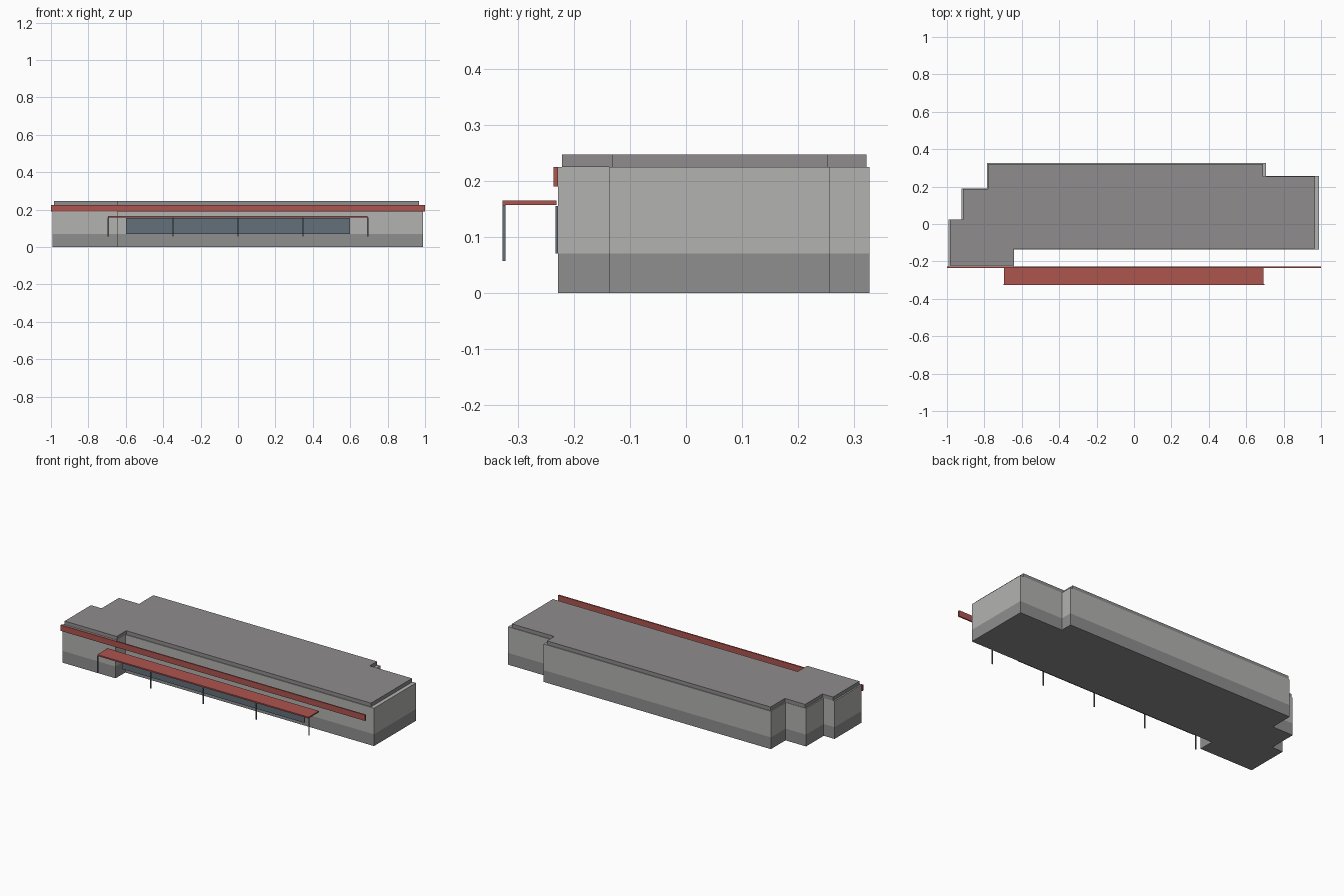
import bpy
import bmesh

if "Cube" in bpy.data.objects:
    bpy.data.objects.remove(bpy.data.objects["Cube"])


def material(name, srgb):
    """Flat material from an sRGB colour, stored as linear values."""
    rgb = [((c + 0.055) / 1.055) ** 2.4 for c in srgb]
    m = bpy.data.materials.new(name)
    m.use_nodes = True
    m.diffuse_color = (*rgb, 1)
    m.node_tree.nodes["Principled BSDF"].inputs["Base Color"].default_value = (*rgb, 1)
    return m


wall_grey = material("wall grey", (0.70, 0.70, 0.69))
base_grey = material("base grey", (0.56, 0.56, 0.56))
roof_grey = material("roof grey", (0.56, 0.55, 0.555))
trim_red = material("trim red", (0.68, 0.33, 0.31))
slate = material("slate glass", (0.39, 0.44, 0.48))


def finish(name, bm, mats):
    bmesh.ops.recalc_face_normals(bm, faces=bm.faces)
    mesh = bpy.data.meshes.new(name)
    bm.to_mesh(mesh)
    bm.free()
    for m in mats:
        mesh.materials.append(m)
    obj = bpy.data.objects.new(name, mesh)
    bpy.context.collection.objects.link(obj)
    return obj


def prism(name, outline, levels, mats):
    """Stack the outline through the levels, one material per band."""
    bm = bmesh.new()
    rings = [[bm.verts.new((x, y, z)) for x, y in outline] for z in levels]
    n = len(outline)
    for band, (low, high) in enumerate(zip(rings, rings[1:])):
        for i in range(n):
            j = (i + 1) % n
            bm.faces.new((low[i], low[j], high[j], high[i])).material_index = band
    bm.faces.new(rings[0][::-1]).material_index = 0
    bm.faces.new(rings[-1]).material_index = len(mats) - 1
    return finish(name, bm, mats)


def box(name, x, y, z, mat):
    outline = [(x[0], y[0]), (x[1], y[0]), (x[1], y[1]), (x[0], y[1])]
    return prism(name, outline, z, [mat])


# Stepped building footprint
footprint = [(-0.993, -0.228), (-0.645, -0.228), (-0.645, -0.137), (0.99, -0.137),
             (0.99, 0.257), (0.707, 0.257), (0.707, 0.327), (-0.787, 0.327),
             (-0.787, 0.19), (-0.922, 0.19), (-0.922, 0.024), (-0.993, 0.024)]
prism("building_walls", footprint, (0, 0.07, 0.225), [base_grey, wall_grey])

# Roof slab, slightly smaller than the walls
roof = [(-0.45 + (x + 0.45) * 0.984, 0.09 + (y - 0.09) * 0.979) for x, y in footprint]
prism("roof_slab", roof, (0.225, 0.247), [roof_grey])

# Front fascia, glazing and canopy
box("front_fascia", (-1, 1), (-0.236, -0.228), (0.19, 0.225), trim_red)
box("front_glazing", (-0.6, 0.6), (-0.233, -0.228), (0.07, 0.155), slate)
box("canopy", (-0.696, 0.693), (-0.327, -0.231), (0.157, 0.165), trim_red)

# Row of canopy posts
for i in range(5):
    x = (i - 2) * 0.347
    box(f"canopy_post_{i + 1}", (x - 0.003, x + 0.003), (-0.327, -0.322), (0.057, 0.157), slate)
